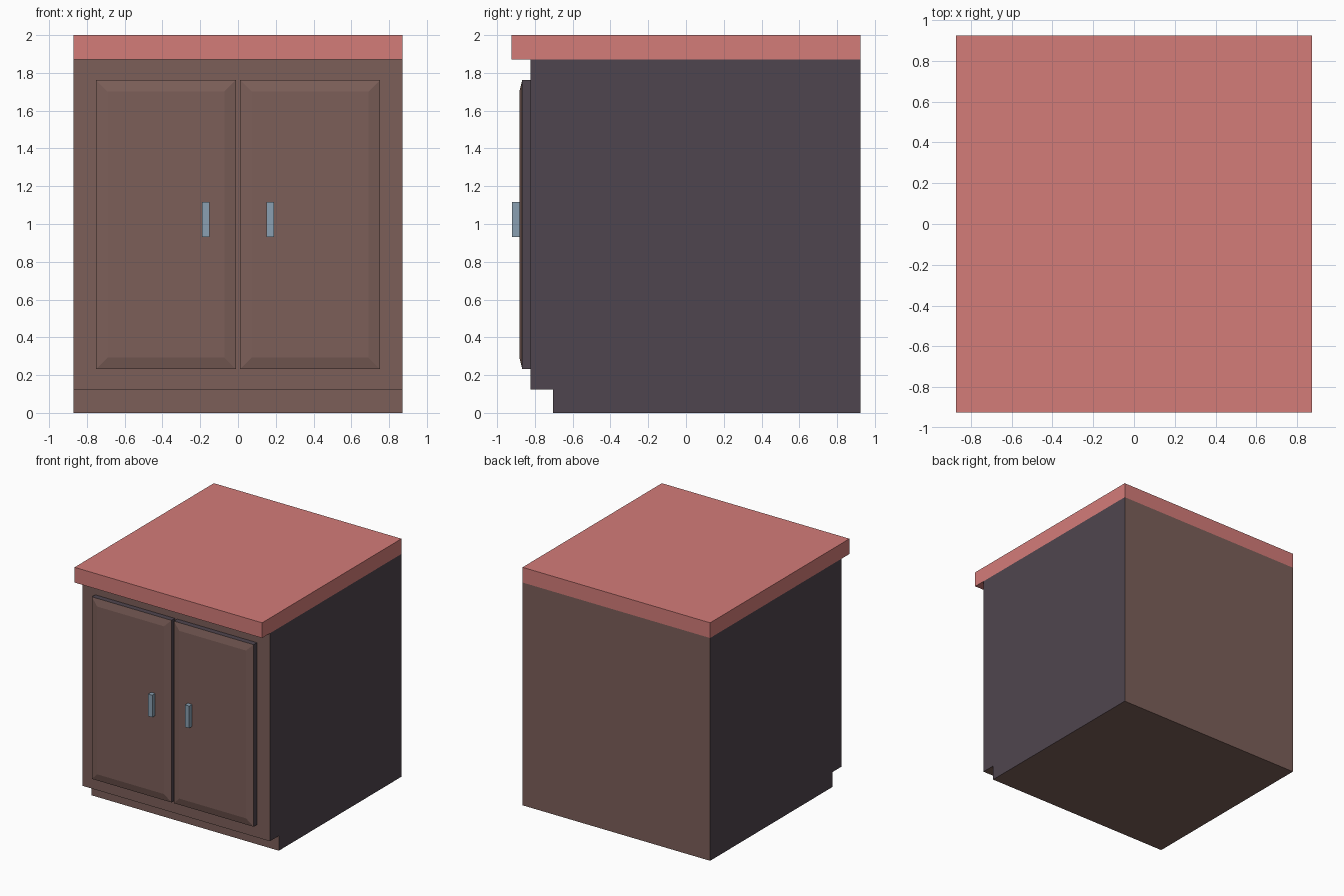
import bpy, bmesh

if "Cube" in bpy.data.objects:
    bpy.data.objects.remove(bpy.data.objects["Cube"])


def material(name, rgb):
    # sRGB 0-255 to linear
    lin = [((c / 255 + 0.055) / 1.055) ** 2.4 for c in rgb]
    m = bpy.data.materials.new(name)
    m.diffuse_color = (*lin, 1)
    m.use_nodes = True
    m.node_tree.nodes["Principled BSDF"].inputs["Base Color"].default_value = m.diffuse_color
    return m


RED = material("red worktop", (212, 124, 121))
BROWN = material("brown wood", (124, 95, 89))
DARK = material("dark wood", (79, 69, 78))
METAL = material("blue grey metal", (138, 160, 178))


def finish(name, bm, mats):
    bmesh.ops.recalc_face_normals(bm, faces=bm.faces[:])
    me = bpy.data.meshes.new(name)
    bm.to_mesh(me)
    bm.free()
    for m in mats:
        me.materials.append(m)
    ob = bpy.data.objects.new(name, me)
    bpy.context.collection.objects.link(ob)
    return ob


def box_mesh(x0, x1, y0, y1, z0, z1):
    bm = bmesh.new()
    bmesh.ops.create_cube(bm, size=1)
    for v in bm.verts:
        v.co.x = x1 if v.co.x > 0 else x0
        v.co.y = y1 if v.co.y > 0 else y0
        v.co.z = z1 if v.co.z > 0 else z0
    bm.normal_update()
    return bm


W, BACK, FRONT = 0.872, 0.925, -0.822

# Worktop, overhanging the front
finish("worktop", box_mesh(-W, W, -BACK, BACK, 1.872, 2.0), [RED])

# Cabinet body: side profile with toe recess, extruded across the width
profile = [(BACK, 0), (-0.703, 0), (-0.703, 0.125), (FRONT, 0.125),
           (FRONT, 1.872), (BACK, 1.872)]
bm = bmesh.new()
side = bm.faces.new([bm.verts.new((-W, y, z)) for y, z in profile])
ext = bmesh.ops.extrude_face_region(bm, geom=[side], use_keep_orig=True)
moved = [g for g in ext["geom"] if isinstance(g, bmesh.types.BMVert)]
bmesh.ops.translate(bm, verts=moved, vec=(2 * W, 0, 0))
bm.normal_update()
for f in bm.faces:  # dark side panels, brown elsewhere
    f.material_index = 1 if abs(f.normal.x) > 0.5 else 0
finish("cabinet_body", bm, [BROWN, DARK])

for label, s in (("left", -1), ("right", 1)):
    # Door: dark edges, brown front with a raised bevelled panel
    x0, x1 = sorted((s * 0.011, s * 0.752))
    bm = box_mesh(x0, x1, -0.867, FRONT, 0.232, 1.762)
    front = [f for f in bm.faces if f.normal.y < -0.5]
    bmesh.ops.inset_region(bm, faces=front, thickness=0.085, depth=0.0)
    for v in front[0].verts:
        v.co.y = -0.882
    bm.normal_update()
    for f in bm.faces:
        f.material_index = 0 if f.normal.y < -0.5 else 1
    finish(label + "_door", bm, [BROWN, DARK])

    # Handle
    x0, x1 = sorted((s * 0.152, s * 0.191))
    finish(label + "_handle", box_mesh(x0, x1, -0.921, -0.88, 0.93, 1.116), [METAL])
